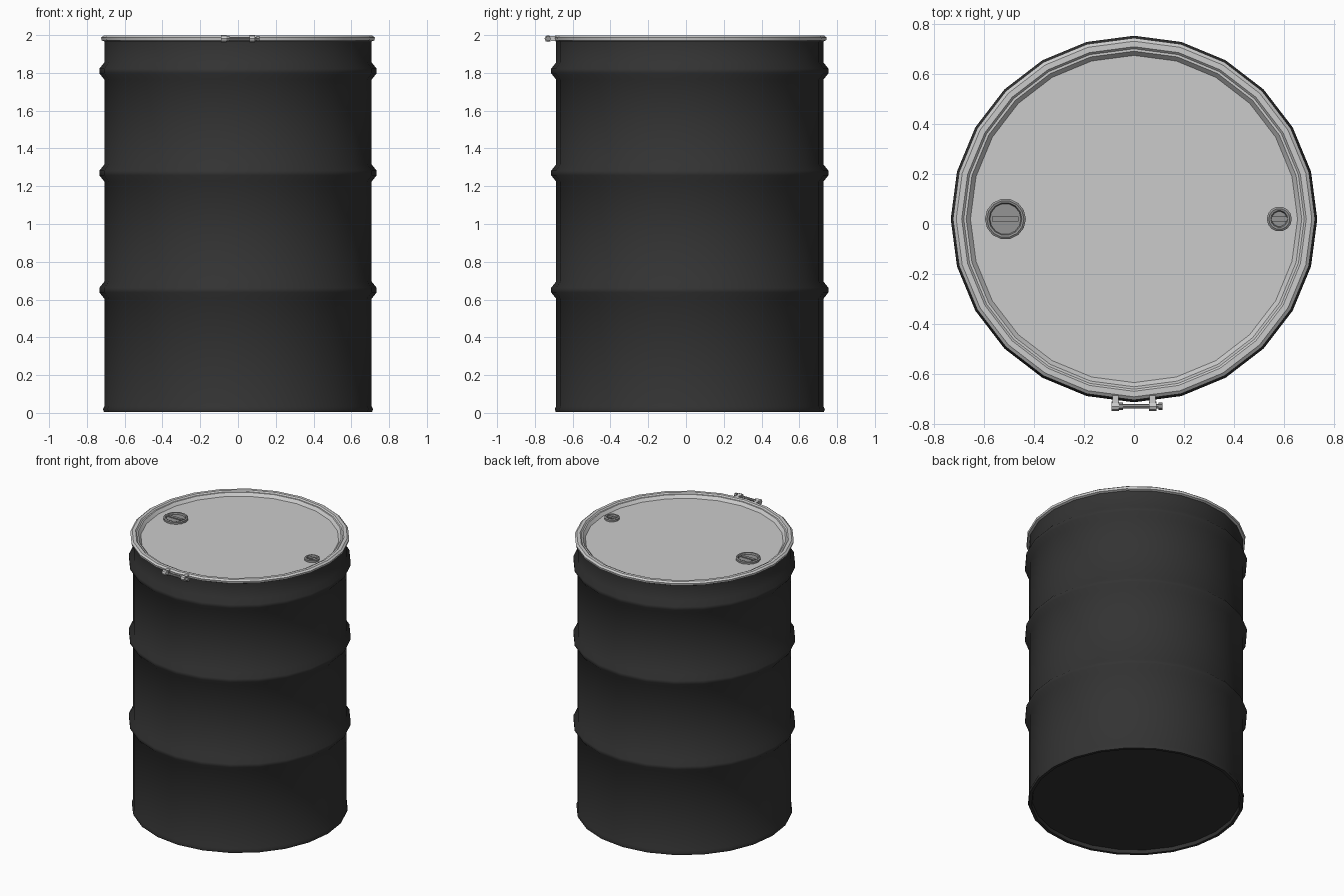
import bpy, bmesh, math
from mathutils import Matrix, Vector

if "Cube" in bpy.data.objects:
    bpy.data.objects.remove(bpy.data.objects["Cube"])

CY = 0.02   # drum axis sits slightly behind the origin because of the clamp bolt


def material(name, v):
    m = bpy.data.materials.new(name)
    m.diffuse_color = (v, v, v, 1)
    m.use_nodes = True
    m.node_tree.nodes["Principled BSDF"].inputs["Base Color"].default_value = m.diffuse_color
    return m


BLACK = material("black paint", 0.033)
STEEL = material("light steel", 0.6)
DULL = material("dull steel", 0.3)


def finish(name, bm, mat, angle=35):
    bmesh.ops.recalc_face_normals(bm, faces=bm.faces)
    me = bpy.data.meshes.new(name)
    bm.to_mesh(me)
    bm.free()
    me.materials.append(mat)
    ob = bpy.data.objects.new(name, me)
    bpy.context.collection.objects.link(ob)
    bpy.ops.object.select_all(action='DESELECT')
    ob.select_set(True)
    bpy.context.view_layer.objects.active = ob
    bpy.ops.object.shade_smooth_by_angle(angle=math.radians(angle))
    return ob


def lathe(name, profile, mat, sides=24, at=(0, CY), closed=False, angle=35):
    """Revolve (radius, z) points about a vertical axis; radius 0 closes to a pole."""
    bm = bmesh.new()
    rings = []
    for r, z in profile:
        n = 1 if r == 0 else sides
        rings.append([bm.verts.new((at[0] + r * math.cos(2 * math.pi * i / sides),
                                    at[1] + r * math.sin(2 * math.pi * i / sides), z))
                      for i in range(n)])
    pairs = list(zip(rings, rings[1:]))
    if closed:
        pairs.append((rings[-1], rings[0]))
    for a, b in pairs:
        for i in range(sides):
            j = (i + 1) % sides
            quad = [a[i % len(a)], a[j % len(a)], b[j % len(b)], b[i % len(b)]]
            bm.faces.new(list(dict.fromkeys(quad)))
    return finish(name, bm, mat, angle)


def rod(name, x0, x1, y, z, r, mat, sides=8):
    """Cylinder lying along x."""
    bm = bmesh.new()
    m = Matrix.Translation(Vector(((x0 + x1) / 2, y, z))) @ Matrix.Rotation(math.pi / 2, 4, 'Y')
    bmesh.ops.create_cone(bm, cap_ends=True, segments=sides, radius1=r, radius2=r,
                          depth=x1 - x0, matrix=m)
    return finish(name, bm, mat)


def box(name, centre, size, mat):
    bm = bmesh.new()
    bmesh.ops.create_cube(bm, size=1, matrix=Matrix.Translation(Vector(centre))
                          @ Matrix.Diagonal((*size, 1)))
    return finish(name, bm, mat)


# Drum shell: recessed base, bottom lip, three rolled ribs
R = 0.708
shell = [(0, 0.03), (0.685, 0.03), (0.69, 0.005), (0.71, 0.005), (0.715, 0.02), (R, 0.035)]
for z in (0.65, 1.27, 1.81):
    shell += [(R, z - 0.045), (0.734, z - 0.012), (0.734, z + 0.012), (R, z + 0.045)]
shell += [(R, 1.965)]
lathe("drum_shell", shell, BLACK, angle=60)

# Recessed lid with a low wall
lathe("lid", [(0, 1.967), (0.655, 1.967), (0.672, 1.988), (0.695, 1.988)], STEEL)

# Clamp ring around the top edge
lathe("clamp_ring", [(0.678, 1.984), (0.690, 1.997), (0.712, 1.997), (0.725, 1.987),
                     (0.722, 1.972), (0.706, 1.966), (0.700, 1.98)], STEEL, closed=True)

# Threaded plugs: raised collar with a sunken cap
for name, x, r in (("large_plug", -0.515, 0.082), ("small_plug", 0.582, 0.050)):
    lathe(name, [(r, 1.966), (r, 1.981), (r - 0.008, 1.986), (r - 0.016, 1.984),
                 (r - 0.020, 1.973), (0, 1.973)], DULL, sides=14, at=(x, CY))
    box(name + "_bar", (x, CY, 1.976), (r * 1.3, 0.02, 0.008), DULL)

# Clamp closure: two lugs, bolt, head and nut
for side, x in (("left", -0.075), ("right", 0.075)):
    box(side + "_lug", (x, -0.712, 1.981), (0.024, 0.05, 0.026), STEEL)
    rod(side + "_lug_barrel", x - 0.015, x + 0.015, -0.73, 1.981, 0.019, STEEL)
rod("clamp_bolt", -0.09, 0.115, -0.73, 1.981, 0.009, DULL)
rod("bolt_head", 0.098, 0.115, -0.73, 1.981, 0.015, DULL, 6)
rod("bolt_nut", -0.06, -0.045, -0.73, 1.981, 0.015, DULL, 6)
